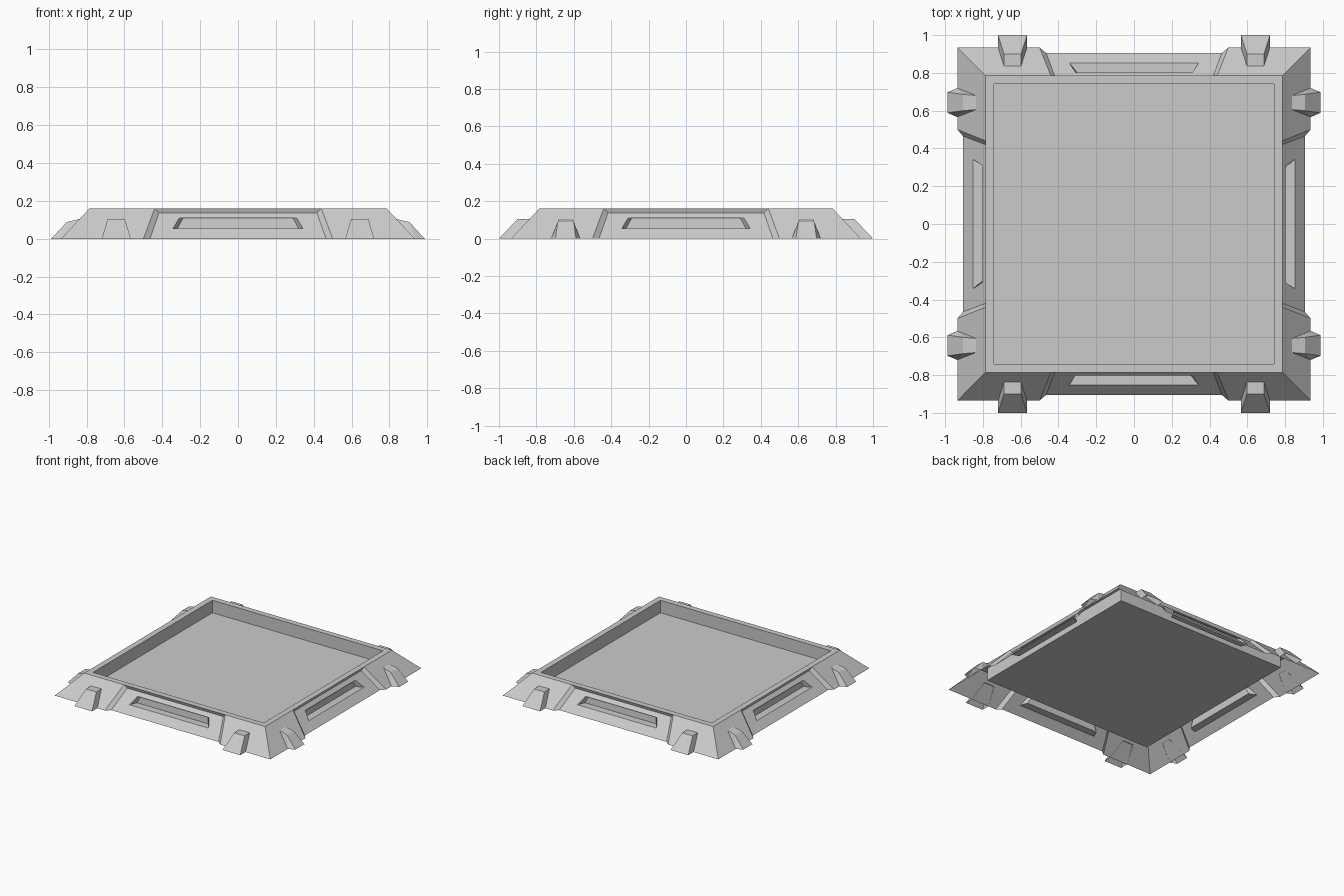
import bpy, bmesh
from math import radians
from mathutils import Matrix, Vector

if "Cube" in bpy.data.objects:
    bpy.data.objects.remove(bpy.data.objects["Cube"])

W, T, R = 0.935, 0.785, 0.74      # outer foot, top edge, inner rim half-widths
H, FLOOR = 0.16, 0.062            # rim height, tray floor height


def build(name, polys):
    bm = bmesh.new()
    for poly in polys:
        bm.faces.new([bm.verts.new(p) for p in poly])
    bmesh.ops.remove_doubles(bm, verts=bm.verts, dist=1e-4)
    me = bpy.data.meshes.new(name)
    bm.to_mesh(me)
    bm.free()
    ob = bpy.data.objects.new(name, me)
    bpy.context.collection.objects.link(ob)
    return ob


def turned(polys, degrees):
    m = Matrix.Rotation(radians(degrees), 3, 'Z')
    return [[m @ Vector(p) for p in poly] for poly in polys]


def trapezoid(low, high):
    # each argument is (half width, y, z)
    (a, ya, za), (b, yb, zb) = low, high
    return [(-a, ya, za), (a, ya, za), (b, yb, zb), (-b, yb, zb)]


def bridge(p, q, edges=range(4)):
    return [[p[i], p[(i + 1) % 4], q[(i + 1) % 4], q[i]] for i in edges]


# One sloped side: sunken panel with a slot, rim strip and inner tray wall
outer = trapezoid((W, -W, 0), (T, -T, H))
cut = trapezoid((0.50, -W, 0), (0.44, -T, H))
panel = trapezoid((0.465, -0.905, 0), (0.417, -0.777, 0.137))
slot = trapezoid((0.343, -0.853, 0.055), (0.31, -0.802, 0.11))
slot_back = trapezoid((0.32, -0.795, 0.055), (0.29, -0.79, 0.11))
rim = trapezoid((R, -R, FLOOR), (R, -R, H))

side = [[outer[0], cut[0], cut[3], outer[3]],
        [cut[1], outer[1], outer[2], cut[2]],
        [outer[3], cut[3], cut[2], outer[2], rim[2], rim[3]],
        [rim[3], rim[2], rim[1], rim[0]]]
side += bridge(cut, panel, (1, 2, 3))
side += bridge(panel, slot) + bridge(slot, slot_back) + [slot_back]

frame = []
for k in range(4):
    frame += turned(side, 90 * k)
build("tray_frame", frame)

# Sunken tray floor
build("tray_floor", [[(-R, -R, FLOOR), (R, -R, FLOOR), (R, R, FLOOR), (-R, R, FLOOR)]])


def clamp(cx, sections):
    # sections run from the ground tip up to the frame; open underneath
    back_l, back_r = (cx - 0.077, -W, 0), (cx + 0.077, -W, 0)
    polys = []
    for (a, ya, za), (b, yb, zb) in zip(sections, sections[1:]):
        l0, r0 = (cx - a, ya, za), (cx + a, ya, za)
        l1, r1 = (cx - b, yb, zb), (cx + b, yb, zb)
        polys += [[l0, r0, r1, l1], [back_l, l0, l1], [r0, back_r, r1]]
    return polys


# Clamps: tall ones on front and back, slimmer ones left and right
tall = [(0.077, -1.0, 0), (0.045, -0.90, 0.105), (0.045, -0.832, 0.105)]
slim = [(0.055, -0.987, 0), (0.043, -0.905, 0.088), (0.037, -0.834, 0.105)]
for label, angle, sections in (("front", 0, tall), ("right", 90, slim),
                               ("back", 180, tall), ("left", 270, slim)):
    for n, cx in enumerate((-0.643, 0.643), 1):
        build(f"{label}_clamp_{n}", turned(clamp(cx, sections), angle))
